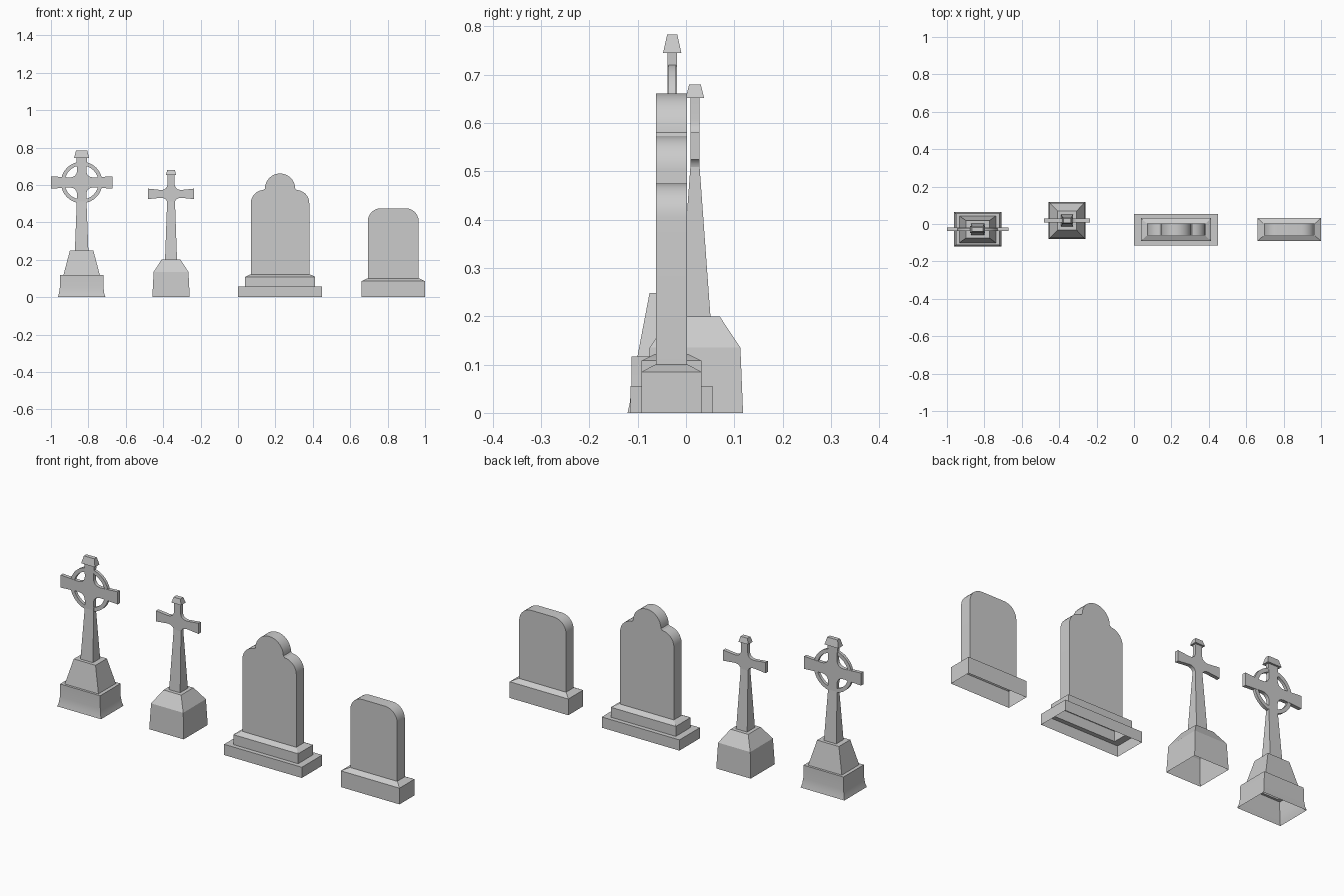
import bpy, bmesh
from math import sin, cos, pi

if "Cube" in bpy.data.objects:
    bpy.data.objects.remove(bpy.data.objects["Cube"])


def finish(bm, name):
    bmesh.ops.recalc_face_normals(bm, faces=bm.faces[:])
    me = bpy.data.meshes.new(name)
    bm.to_mesh(me)
    bm.free()
    ob = bpy.data.objects.new(name, me)
    bpy.context.collection.objects.link(ob)
    bpy.ops.object.select_all(action='DESELECT')
    ob.select_set(True)
    bpy.context.view_layer.objects.active = ob
    bpy.ops.object.shade_smooth_by_angle(angle=0.45)
    return ob


def loft(name, cx, cy, rings, top=False, bottom=False):
    """Stack of rectangles given as (z, half x, half y)."""
    bm = bmesh.new()
    loops = [[bm.verts.new((cx + sx * hx, cy + sy * hy, z))
              for sx, sy in ((-1, -1), (1, -1), (1, 1), (-1, 1))]
             for z, hx, hy in rings]
    for a, b in zip(loops, loops[1:]):
        for i in range(4):
            j = (i + 1) % 4
            bm.faces.new((a[i], a[j], b[j], b[i]))
    if top:
        bm.faces.new(loops[-1])
    if bottom:
        bm.faces.new(loops[0][::-1])
    return finish(bm, name)


def plate(name, cx, cy, half, pts, open_edge=False):
    """Extrude an xz outline along y; open_edge leaves out the closing side."""
    bm = bmesh.new()
    f, b = [[bm.verts.new((cx + x, cy + s * half, z)) for x, z in pts] for s in (-1, 1)]
    bm.faces.new(f)
    bm.faces.new(b[::-1])
    n = len(pts)
    for i in range(n - 1 if open_edge else n):
        j = (i + 1) % n
        bm.faces.new((f[i], b[i], b[j], f[j]))
    return finish(bm, name)


def ring(name, cx, cy, cz, r_in, r_out, half, n=32):
    bm = bmesh.new()
    prof = [(r_in, -half), (r_out, -half), (r_out, half), (r_in, half)]
    loops = [[bm.verts.new((cx + r * cos(2 * pi * i / n), cy + y, cz + r * sin(2 * pi * i / n)))
              for r, y in prof] for i in range(n)]
    for i in range(n):
        a, b = loops[i], loops[(i + 1) % n]
        for k in range(4):
            m = (k + 1) % 4
            bm.faces.new((a[k], a[m], b[m], b[k]))
    return finish(bm, name)


def arc(cx, cz, r, a0, a1, n):
    return [(cx + r * cos(a0 + (a1 - a0) * i / n), cz + r * sin(a0 + (a1 - a0) * i / n))
            for i in range(n + 1)]


def fillet(p, c, q, n=6):
    """Quadratic curve from p to q pulled towards c."""
    return [tuple((1 - t) ** 2 * p[k] + 2 * t * (1 - t) * c[k] + t * t * q[k] for k in (0, 1))
            for t in (i / n for i in range(n + 1))]


def mirrored(pts):
    return pts + [(-x, z) for x, z in reversed(pts) if x > 1e-6]


def cross_outline(cz, arm, h_end, h, reach, w, w_top, top, w_bot, bot):
    right = [(w_bot, bot)]
    right += fillet((w, cz - reach), (w, cz - h), (reach, cz - h))
    right += [(arm, cz - h_end), (arm, cz + h_end)]
    right += fillet((reach, cz + h), (w, cz + h), (w, cz + reach))
    right += [(w_top, top)]
    return mirrored(right)


# Ringed cross monument
X, Y = -0.836, -0.0285
loft("ringed_cross_base", X, Y, [
    (0, .127, .0926), (.02, .121, .088), (.05, .117, .0848), (.117, .116, .0843),
    (.117, .0976, .072), (.248, .063, .047), (.248, .036, .03)])
loft("ringed_cross_shaft", X, Y, [(.248, .036, .03), (.51, .026, .0095)], top=True)
plate("ringed_cross_head", X, Y, .0095,
      cross_outline(.613, .165, .033, .027, .066, .025, .029, .746, .026, .50))
ring("ringed_cross_ring", X, Y, .613, .091, .111, .008)
loft("ringed_cross_cap", X, Y, [(.745, .04, .019), (.783, .03, .0105)], True, True)

# Plain cross monument
X, Y = -0.358, 0.0186
loft("plain_cross_base", X, Y, [
    (0, .1, .0995), (.135, .093, .094), (.2, .051, .051), (.2, .032, .032)])
loft("plain_cross_shaft", X, Y, [(.2, .032, .032), (.51, .021, .0095)], top=True)
plate("plain_cross_head", X, Y, .0095,
      cross_outline(.552, .123, .028, .021, .056, .019, .018, .653, .021, .495))
loft("plain_cross_cap", X, Y, [(.652, .028, .019), (.68, .02, .012)], True, True)

# Large headstone with raised round top on a two-step base
X, Y = 0.225, -0.0300
loft("large_headstone_base", X, Y, [
    (0, .225, .0845), (.056, .225, .0845), (.056, .188, .0616),
    (.108, .188, .0616), (.122, .159, .034), (.122, .156, .0316)])
outline = [(.156, .12)] + arc(.086, .503, .07, 0, pi / 2 * .97, 7) + arc(0, .58, .081, 0, pi / 2, 8)
plate("large_headstone", X, Y, .0316, mirrored(outline), open_edge=True)

# Small headstone with rounded corners
X = 0.83
loft("small_headstone_base", X, Y, [
    (0, .17, .0616), (.085, .17, .0616), (.1, .139, .034), (.1, .136, .0316)])
outline = [(.136, .1)] + arc(.066, .405, .07, 0, pi / 2, 7)
plate("small_headstone", X, Y, .0316, mirrored(outline), open_edge=True)
